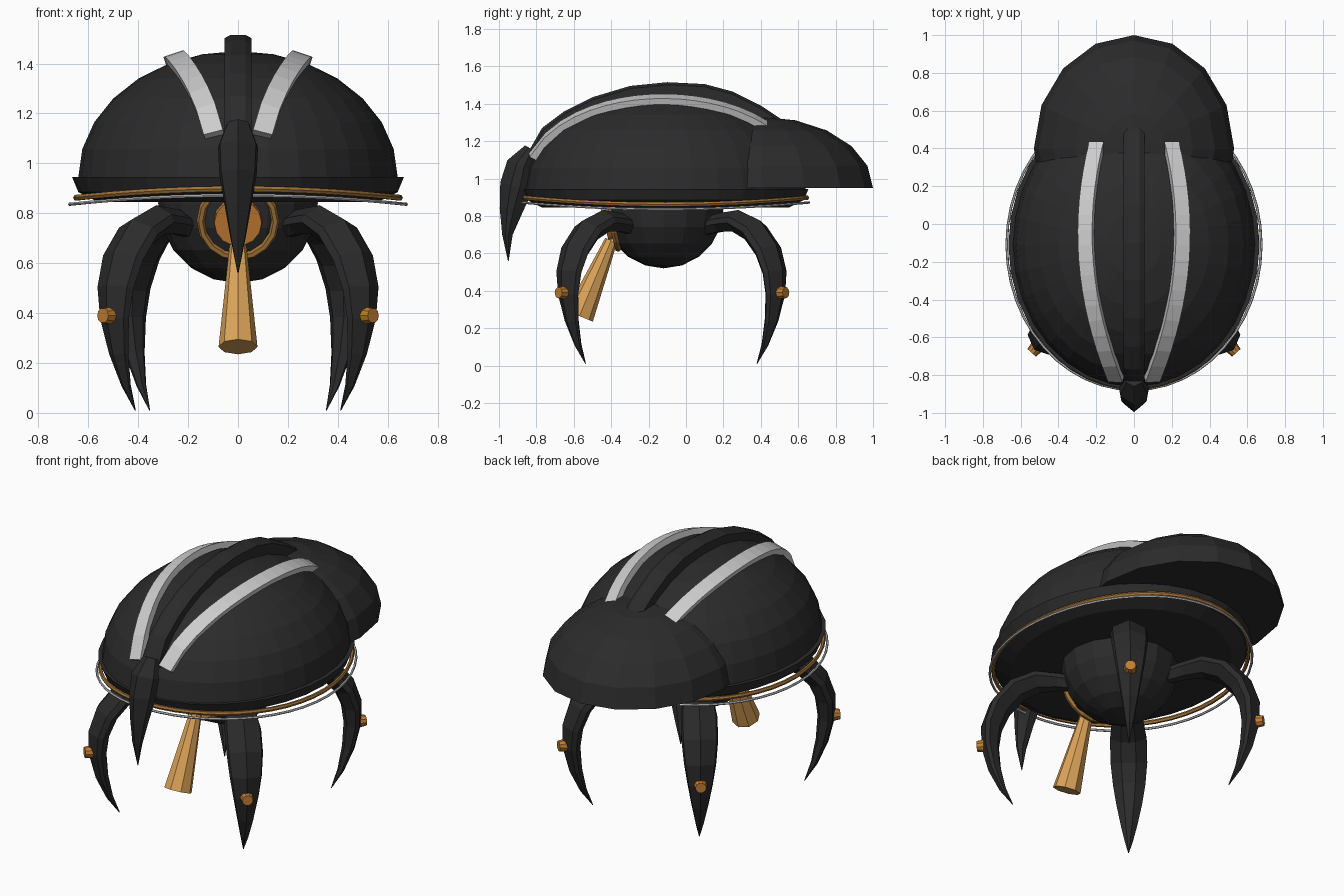
import bpy, bmesh, math
from mathutils import Vector

if "Cube" in bpy.data.objects:
    bpy.data.objects.remove(bpy.data.objects["Cube"], do_unlink=True)


def material(name, rgb):
    m = bpy.data.materials.new(name)
    m.use_nodes = True
    m.diffuse_color = (*rgb, 1)
    m.node_tree.nodes["Principled BSDF"].inputs["Base Color"].default_value = (*rgb, 1)
    return m


BLACK = material("matte_black", (0.024, 0.024, 0.024))
SILVER = material("silver", (0.61, 0.61, 0.61))
BRASS = material("dark_brass", (0.36, 0.17, 0.04))
ORANGE = material("amber", (0.55, 0.21, 0.035))
GOLD = material("pale_gold", (0.72, 0.37, 0.1))


def loft(name, rings, mat, closed=False):
    """Skin a list of rings with quads; cap the ends unless closed."""
    bm = bmesh.new()
    rows = [[bm.verts.new(p) for p in ring] for ring in rings]
    n = len(rows[0])
    pairs = list(zip(rows, rows[1:]))
    if closed:
        pairs.append((rows[-1], rows[0]))
    else:
        bm.faces.new(rows[0])
        bm.faces.new(rows[-1])
    for a, b in pairs:
        for i in range(n):
            j = (i + 1) % n
            bm.faces.new((a[i], a[j], b[j], b[i]))
    bmesh.ops.remove_doubles(bm, verts=bm.verts, dist=0.0001)
    bmesh.ops.recalc_face_normals(bm, faces=bm.faces)
    mesh = bpy.data.meshes.new(name)
    bm.to_mesh(mesh)
    bm.free()
    mesh.materials.append(mat)
    ob = bpy.data.objects.new(name, mesh)
    bpy.context.collection.objects.link(ob)
    return ob


def ellipse(rx, ry, cy, z, segs):
    return [Vector((rx * math.sin(t), cy + ry * math.cos(t), z))
            for t in (math.tau * i / segs for i in range(segs))]


def dome(name, rx, ry, rz, cy, z, segs, steps):
    rings = []
    for i in range(steps + 1):
        a = math.pi / 2 * i / steps
        c = max(math.cos(a), 0.002)
        rings.append(ellipse(rx * c, ry * c, cy, z + rz * math.sin(a), segs))
    return loft(name, rings, BLACK)


def claw(name, origin, azimuth, path, section):
    """Tapered blade in a vertical plane; path rows are (radius, z, half width, half depth)."""
    out = Vector((math.cos(azimuth), math.sin(azimuth), 0))
    side = Vector((-out.y, out.x, 0))
    up = Vector((0, 0, 1))
    rings = []
    for i, (r, z, w, d) in enumerate(path):
        a, b = path[max(i - 1, 0)], path[min(i + 1, len(path) - 1)]
        tan = Vector((b[0] - a[0], b[1] - a[1])).normalized()
        normal = out * -tan.y + up * tan.x
        centre = origin + out * r + up * z
        rings.append([centre + side * w * u + normal * d * v for u, v in section])
    return loft(name, rings, BLACK)


def cone(name, start, end, r1, r2, segs, mat):
    q = (end - start).to_track_quat('Z', 'Y')
    circle = [Vector((math.cos(t), math.sin(t), 0))
              for t in (math.tau * i / segs for i in range(segs))]
    return loft(name, [[p + q @ (v * r) for v in circle]
                       for p, r in ((start, r1), (end, r2))], mat)


def hoop(name, rx, ry, cy, z, lift, w, h, mat, segs=48):
    """Rim ring that dips at the sides and rises at front and back."""
    rings = []
    for i in range(segs):
        t = math.tau * i / segs
        zc = z - lift * math.cos(2 * t)
        rings.append([Vector(((rx + w * math.cos(k)) * math.cos(t),
                              cy + (ry + w * math.cos(k)) * math.sin(t),
                              zc + h * math.sin(k)))
                      for k in (math.tau * j / 6 for j in range(6))])
    return loft(name, rings, mat, closed=True)


# Shells
CY, BASE = -0.11, 0.945
RX, RY, RZ = 0.64, 0.75, 0.505
dome("main_shell", RX, RY, RZ, CY, BASE, 32, 7)
dome("rear_shell", 0.53, 0.6, 0.38, 0.4, 0.95, 16, 5)
loft("shell_underside", [ellipse(x, x + 0.1, CY, z, 32)
                         for x, z in ((0.665, BASE), (0.64, 0.885), (0.56, 0.845))], BLACK)

# Rim rings
hoop("brass_rim", 0.65, 0.757, CY, 0.88, 0.018, 0.011, 0.013, BRASS)
hoop("silver_rim", 0.674, 0.768, CY, 0.854, 0.018, 0.007, 0.007, SILVER)

# Central spine
ridge = [(-0.85, 1.13), (-0.77, 1.27), (-0.65, 1.36), (-0.5, 1.435), (-0.3, 1.495),
         (-0.1, 1.515), (0.1, 1.505), (0.25, 1.465), (0.4, 1.39), (0.52, 1.31)]
spine = []
for i, (y, z) in enumerate(ridge):
    a, b = ridge[max(i - 1, 0)], ridge[min(i + 1, len(ridge) - 1)]
    n = Vector((0, a[1] - b[1], b[0] - a[0])).normalized()
    spine.append([Vector((x, y, z)) + n * d for x, d in
                  ((-0.055, -0.12), (-0.055, -0.014), (-0.03, 0),
                   (0.03, 0), (0.055, -0.014), (0.055, -0.12))])
loft("spine", spine, BLACK)


# Silver strips lying on the main shell
def shell_point(y):
    x = 0.25 - 0.27 * (y + 0.05) ** 2
    h = math.sqrt(1 - (x / RX) ** 2 - ((y - CY) / RY) ** 2)
    return Vector((x, y, BASE + RZ * h))


for label, s in (("left", 1), ("right", -1)):
    rings = []
    for i in range(17):
        y = -0.81 + 1.24 * i / 16
        p = shell_point(y)
        tan = (shell_point(y + 0.005) - shell_point(y - 0.005)).normalized()
        n = Vector((p.x / RX ** 2, (y - CY) / RY ** 2, (p.z - BASE) / RZ ** 2)).normalized()
        across = tan.cross(n).normalized()
        ring = [p + across * u + n * v for u, v in
                ((-0.04, -0.02), (-0.04, 0.032), (0.04, 0.032), (0.04, -0.02))]
        rings.append([Vector((q.x * s, q.y, q.z)) for q in ring])
    loft(label + "_strip", rings, SILVER)

# Front horn
HEX = [(0, 1), (0.9, 0.35), (1, -0.2), (0.4, -1), (-0.4, -1), (-1, -0.2), (-0.9, 0.35)]
claw("front_horn", Vector((0, 0, 0)), -math.pi / 2,
     [(0.83, 1.16, 0.045, 0.035), (0.88, 1.07, 0.08, 0.08), (0.905, 0.96, 0.075, 0.09),
      (0.935, 0.83, 0.053, 0.062), (0.955, 0.7, 0.03, 0.028), (0.95, 0.56, 0.002, 0.002)], HEX)

# Belly
R = 0.32
belly = Vector((0, -0.12, 0.84))
rings = []
for i in range(11):
    a = math.pi * (i / 10 - 0.5)
    c = max(R * math.cos(a), 0.001)
    rings.append(ellipse(c, c, belly.y, belly.z + R * math.sin(a), 16))
loft("belly", rings, BLACK)

# Legs with a round stud on each
LEG = [(0.24, 0.74, 0.045, 0.045), (0.36, 0.765, 0.06, 0.05), (0.48, 0.775, 0.085, 0.058),
       (0.6, 0.725, 0.1, 0.062), (0.69, 0.62, 0.1, 0.06), (0.735, 0.5, 0.088, 0.055),
       (0.74, 0.38, 0.07, 0.046), (0.715, 0.24, 0.046, 0.034), (0.67, 0.11, 0.022, 0.018),
       (0.615, 0.01, 0.002, 0.002)]
for end, angle, pull in (("front", -48, 0), ("back", 52.4, -0.035)):
    for label, a in (("left", angle), ("right", 180 - angle)):
        a = math.radians(a)
        out = Vector((math.cos(a), math.sin(a), 0))
        hip = Vector((0, -0.08, 0)) + out * pull
        claw(f"{end}_{label}_leg", hip, a, LEG, HEX)
        stud = hip + Vector((0, 0, 0.39))
        cone(f"{end}_{label}_stud", stud + out * 0.765, stud + out * 0.81,
             0.037, 0.03, 10, ORANGE)

# Eye: brass ring and amber lens on the belly front
look = Vector((0, -1, -0.25)).normalized()
q = look.to_track_quat('Z', 'Y')
rings = []
for i in range(16):
    t = math.tau * i / 16
    spoke = Vector((math.cos(t), math.sin(t), 0))
    rings.append([belly + look * (0.288 + 0.018 * math.sin(k))
                  + q @ (spoke * (0.15 + 0.016 * math.cos(k)))
                  for k in (math.tau * j / 6 for j in range(6))])
loft("eye_ring", rings, BRASS, closed=True)
cone("eye_lens", belly + look * 0.27, belly + look * 0.327, 0.1, 0.095, 14, ORANGE)

# Hanging nozzle
cone("nozzle", Vector((0, -0.4, 0.67)), Vector((0, -0.57, 0.265)), 0.034, 0.078, 8, GOLD)
